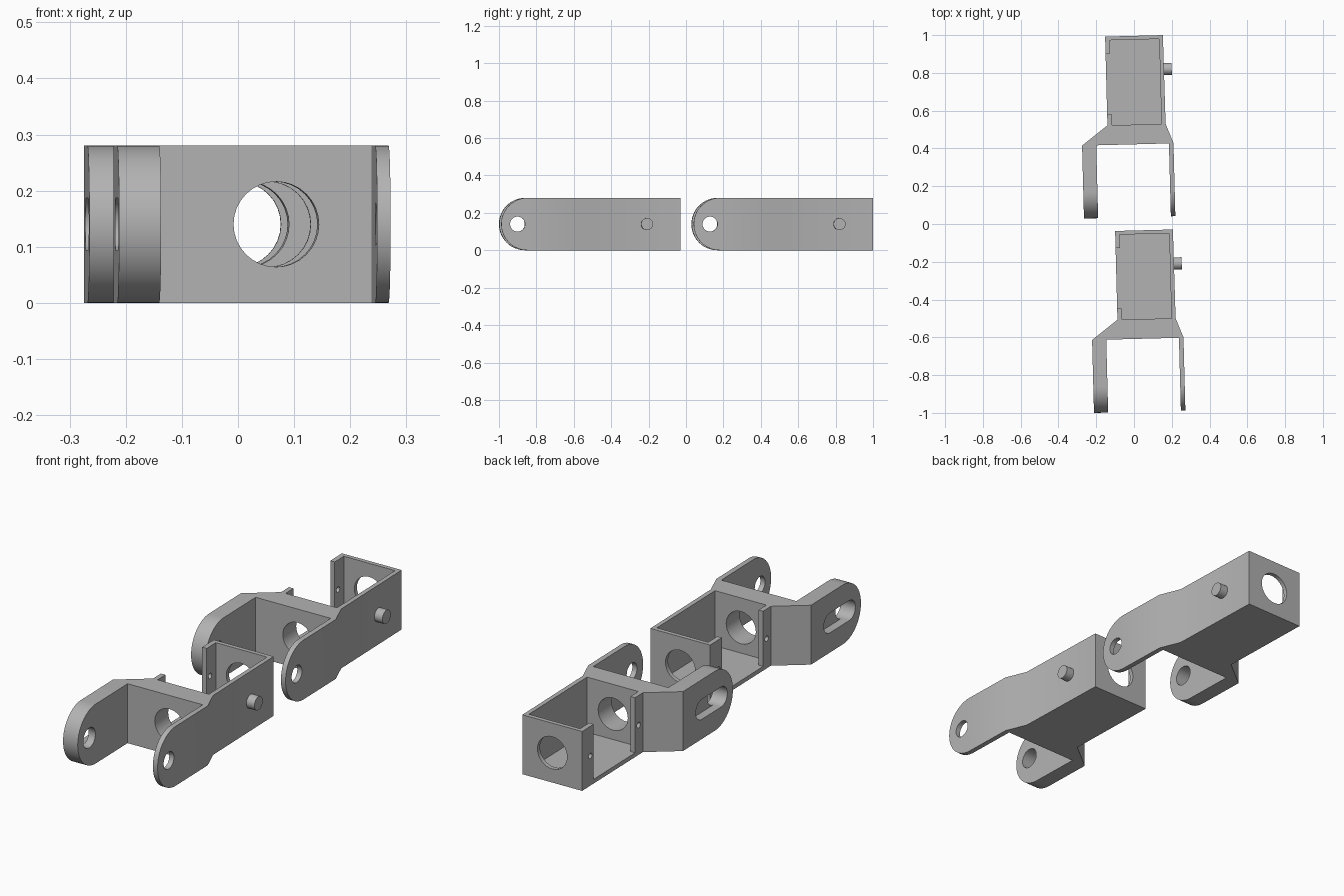
import bpy, bmesh, math
from mathutils import Matrix, Vector

cube = bpy.data.objects.get("Cube")
if cube:
    bpy.data.objects.remove(cube, do_unlink=True)

H = 0.28            # link height
MID = H / 2
TILT = math.radians(1.5)

grey = bpy.data.materials.new("light_grey")
grey.use_nodes = True
grey.diffuse_color = (0.45, 0.45, 0.45, 1)
grey.node_tree.nodes["Principled BSDF"].inputs["Base Color"].default_value = (0.45, 0.45, 0.45, 1)


def prism(name, points, offset):
    """Extrude a closed outline along an offset vector."""
    bm = bmesh.new()
    face = bm.faces.new([bm.verts.new(p) for p in points])
    new = bmesh.ops.extrude_face_region(bm, geom=[face])["geom"]
    bmesh.ops.translate(bm, vec=offset, verts=[v for v in new if isinstance(v, bmesh.types.BMVert)])
    bmesh.ops.recalc_face_normals(bm, faces=bm.faces)
    mesh = bpy.data.meshes.new(name)
    bm.to_mesh(mesh)
    bm.free()
    mesh.materials.append(grey)
    obj = bpy.data.objects.new(name, mesh)
    bpy.context.collection.objects.link(obj)
    return obj


def block(name, x0, x1, y0, y1, z0, z1):
    return prism(name, [(x0, y0, z0), (x1, y0, z0), (x1, y1, z0), (x0, y1, z0)], (0, 0, z1 - z0))


def arc(centre, r, start, end, steps):
    angles = [math.radians(start + (end - start) * i / steps) for i in range(steps + 1)]
    return [(centre + r * math.cos(a), MID + r * math.sin(a)) for a in angles]


def side_shape(name, outline, x0, x1):
    return prism(name, [(x0, y, z) for y, z in outline], (x1 - x0, 0, 0))


def side_rod(name, y, r, x0, x1, steps=32):
    return side_shape(name, arc(y, r, 0, 360, steps)[:-1], x0, x1)


def combine(target, tool, operation="DIFFERENCE"):
    mod = target.modifiers.new("cut", "BOOLEAN")
    mod.object, mod.operation, mod.solver = tool, operation, "EXACT"
    bpy.context.view_layer.objects.active = target
    bpy.ops.object.modifier_apply(modifier=mod.name)
    bpy.data.objects.remove(tool, do_unlink=True)


def smooth(obj):
    bpy.ops.object.select_all(action="DESELECT")
    obj.select_set(True)
    bpy.context.view_layer.objects.active = obj
    bpy.ops.object.shade_smooth_by_angle(angle=math.radians(25))


def make_link(prefix, location):
    # Forked body outline, seen from above
    outline = [(0.153, 0), (-0.153, 0), (-0.153, -0.47), (-0.29, -0.574), (-0.29, -0.96),
               (-0.215, -0.96), (-0.215, -0.574), (0.17, -0.574), (0.17, -0.96),
               (0.194, -0.96), (0.194, -0.572), (0.155, -0.47)]
    body = prism(prefix + "_link", [(x, y, 0) for x, y in outline], (0, 0, H))

    # Rounded arm ends
    rounded = [(0.1, 0 - 0.1), (0.1, H + 0.1), (-0.82, H + 0.1)] + arc(-0.82, MID, 90, 270, 32) + [(-0.82, -0.1)]
    combine(body, side_shape("round_cutter", rounded, -1, 1), "INTERSECT")

    # Open tray and side window, leaving two lips
    combine(body, block("tray_cutter", -0.13, 0.133, -0.47, -0.02, 0.02, 1))
    combine(body, block("window_cutter", -0.5, -0.12, -0.41, -0.09, 0.02, 1))

    # Large bore through the end wall and the partition
    bore = [(x, -0.7, z) for x, z in arc(0, 0.076, 0, 360, 32)[:-1]]
    combine(body, prism("bore_cutter", bore, (0, 0.9, 0)))

    # Arm holes, blind slot and small lip holes
    combine(body, side_rod("pivot_cutter", -0.873, 0.04, 0, 0.5))
    combine(body, side_rod("pivot_cutter", -0.87, 0.047, -0.5, 0))
    slot = arc(-0.72, 0.047, -90, 90, 16) + arc(-0.87, 0.047, 90, 270, 16)
    combine(body, side_shape("slot_cutter", slot, -0.5, -0.25))
    for y in (-0.064, -0.438):
        combine(body, side_rod("lip_cutter", y, 0.013, -0.25, -0.1, 16))

    # Side peg
    peg = side_rod(prefix + "_peg", -0.18, 0.032, 0.14, 0.195)
    for obj in (body, peg):
        obj.data.transform(Matrix.Translation(Vector(location)) @ Matrix.Rotation(TILT, 4, "Z"))
        smooth(obj)


make_link("rear", (0, 0.996, 0))
make_link("front", (0.053, -0.033, 0))
